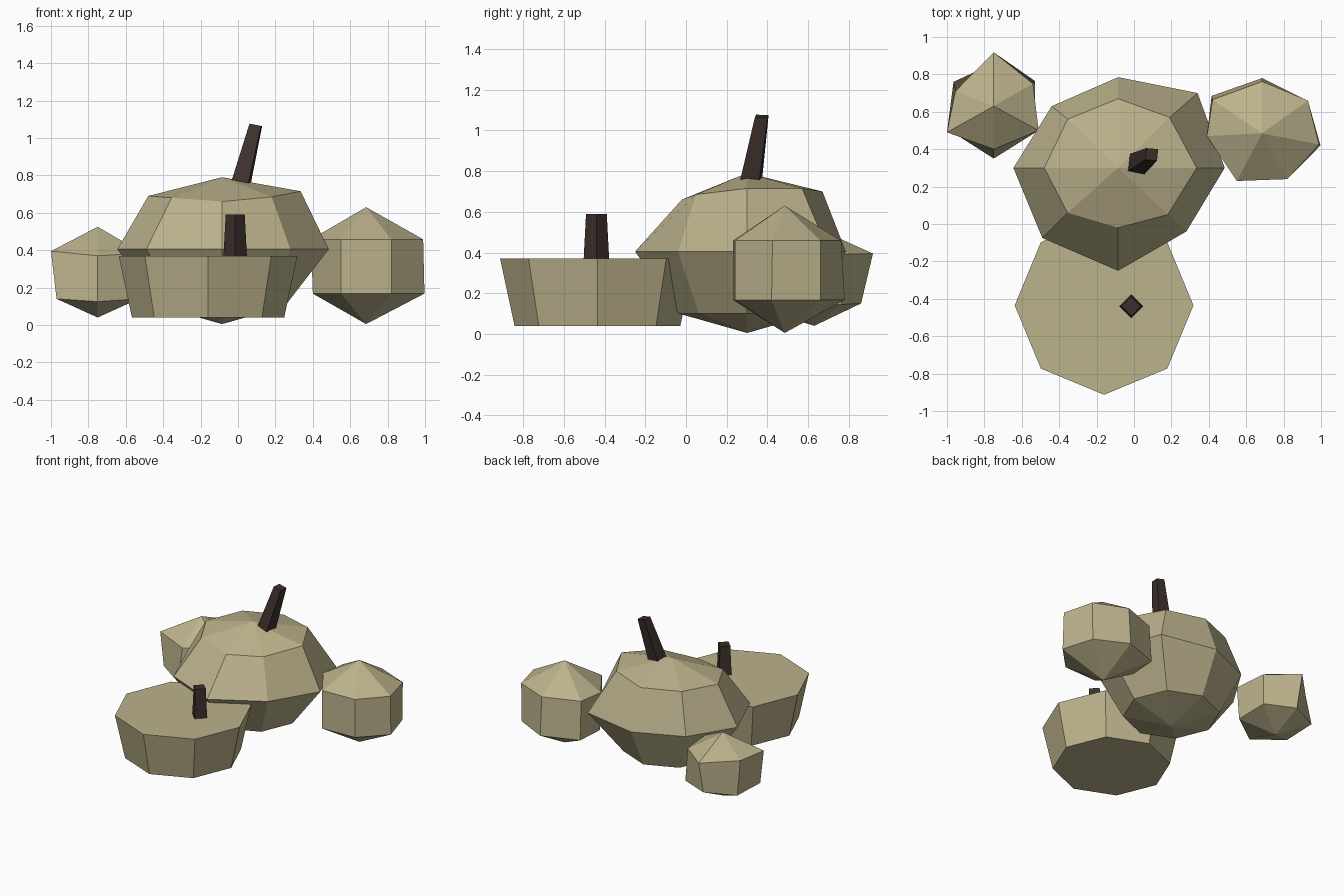
import bpy, math

if "Cube" in bpy.data.objects:
    bpy.data.objects.remove(bpy.data.objects["Cube"])


def material(name, color):
    m = bpy.data.materials.new(name)
    m.diffuse_color = (*color, 1)
    m.use_nodes = True
    m.node_tree.nodes["Principled BSDF"].inputs["Base Color"].default_value = m.diffuse_color
    return m


SKIN = material("pale_tan_skin", (0.50, 0.445, 0.262))
STEM = material("dark_brown_stem", (0.046, 0.030, 0.025))


def loft(name, rings, mat, bottom=None, top=None):
    """Join rings of equal size; close each end with a point or a flat cap."""
    n = len(rings[0])
    verts = [p for ring in rings for p in ring]
    faces = [(k * n + i, k * n + (i + 1) % n, (k + 1) * n + (i + 1) % n, (k + 1) * n + i)
             for k in range(len(rings) - 1) for i in range(n)]
    last = (len(rings) - 1) * n
    if bottom:
        verts.append(bottom)
        faces += [((i + 1) % n, i, len(verts) - 1) for i in range(n)]
    else:
        faces.append(tuple(reversed(range(n))))
    if top:
        verts.append(top)
        faces += [(last + i, last + (i + 1) % n, len(verts) - 1) for i in range(n)]
    else:
        faces.append(tuple(range(last, last + n)))
    mesh = bpy.data.meshes.new(name)
    mesh.from_pydata(verts, [], faces)
    mesh.materials.append(mat)
    mesh.update()
    ob = bpy.data.objects.new(name, mesh)
    bpy.context.collection.objects.link(ob)
    return ob


def circle(x, y, z, r, n, turn=0):
    """Regular ring, counter-clockwise, turned by some degrees."""
    return [(x + r * math.cos(math.radians(turn) + math.tau * i / n),
             y + r * math.sin(math.radians(turn) + math.tau * i / n), z) for i in range(n)]


def flat(points, z):
    return [(x, y, z) for x, y in points]


# Large gourd: uneven eight-sided body
mid = [(0.485, 0.30), (0.34, 0.70), (-0.085, 0.785), (-0.44, 0.63),
       (-0.645, 0.30), (-0.49, -0.075), (-0.085, -0.25), (0.28, -0.04)]
shoulder = [(0.335, 0.30, 0.715), (0.19, 0.57, 0.715), (-0.085, 0.67, 0.70), (-0.355, 0.56, 0.70),
            (-0.48, 0.30, 0.69), (-0.355, 0.06, 0.68), (-0.085, -0.02, 0.66), (0.18, 0.05, 0.685)]
loft("large_gourd", [circle(-0.085, 0.30, 0.10, 0.335, 8), flat(mid, 0.405), shoulder], SKIN,
     bottom=(-0.085, 0.30, 0.005), top=(-0.085, 0.30, 0.79))

# Leaning, tapered stem of the large gourd
top_ring = circle(0.095, 0.372, 1.07, 0.044, 4, 40)
top_ring = [(x, y, z - 0.2 * (x - 0.095)) for x, y, z in top_ring]
loft("large_stem", [circle(0.012, 0.318, 0.745, 0.068, 4, 37), top_ring], STEM)

# Cut gourd: flat-topped octagon with a square stem
loft("cut_gourd", [circle(-0.16, -0.435, 0.04, 0.407, 8), circle(-0.16, -0.435, 0.37, 0.478, 8)], SKIN)
loft("cut_gourd_stem", [circle(-0.015, -0.44, 0.36, 0.063, 4), circle(-0.015, -0.44, 0.59, 0.051, 4)], STEM)

# Small seven-sided gourd on the right
right_up = [(0.99, 0.425), (0.93, 0.66), (0.685, 0.762), (0.42, 0.665),
            (0.39, 0.47), (0.55, 0.23), (0.82, 0.24)]
right_low = [(0.997, 0.42), (0.925, 0.66), (0.685, 0.78), (0.415, 0.685),
             (0.40, 0.47), (0.55, 0.23), (0.82, 0.24)]
loft("right_gourd", [flat(right_low, 0.168), flat(right_up, 0.458)], SKIN,
     bottom=(0.685, 0.485, 0.005), top=(0.685, 0.485, 0.63))

# Small six-sided gourd on the left
left_up = [(-0.51, 0.50, 0.385), (-0.54, 0.75, 0.39), (-0.75, 0.918, 0.395),
           (-0.955, 0.71, 0.39), (-1.0, 0.49, 0.395), (-0.75, 0.40, 0.37)]
left_low = [(-0.53, 0.50, 0.14), (-0.53, 0.765, 0.145), (-0.75, 0.86, 0.15),
            (-0.965, 0.76, 0.145), (-0.97, 0.49, 0.14), (-0.75, 0.35, 0.125)]
loft("left_gourd", [left_low, left_up], SKIN,
     bottom=(-0.75, 0.63, 0.04), top=(-0.75, 0.63, 0.525))
